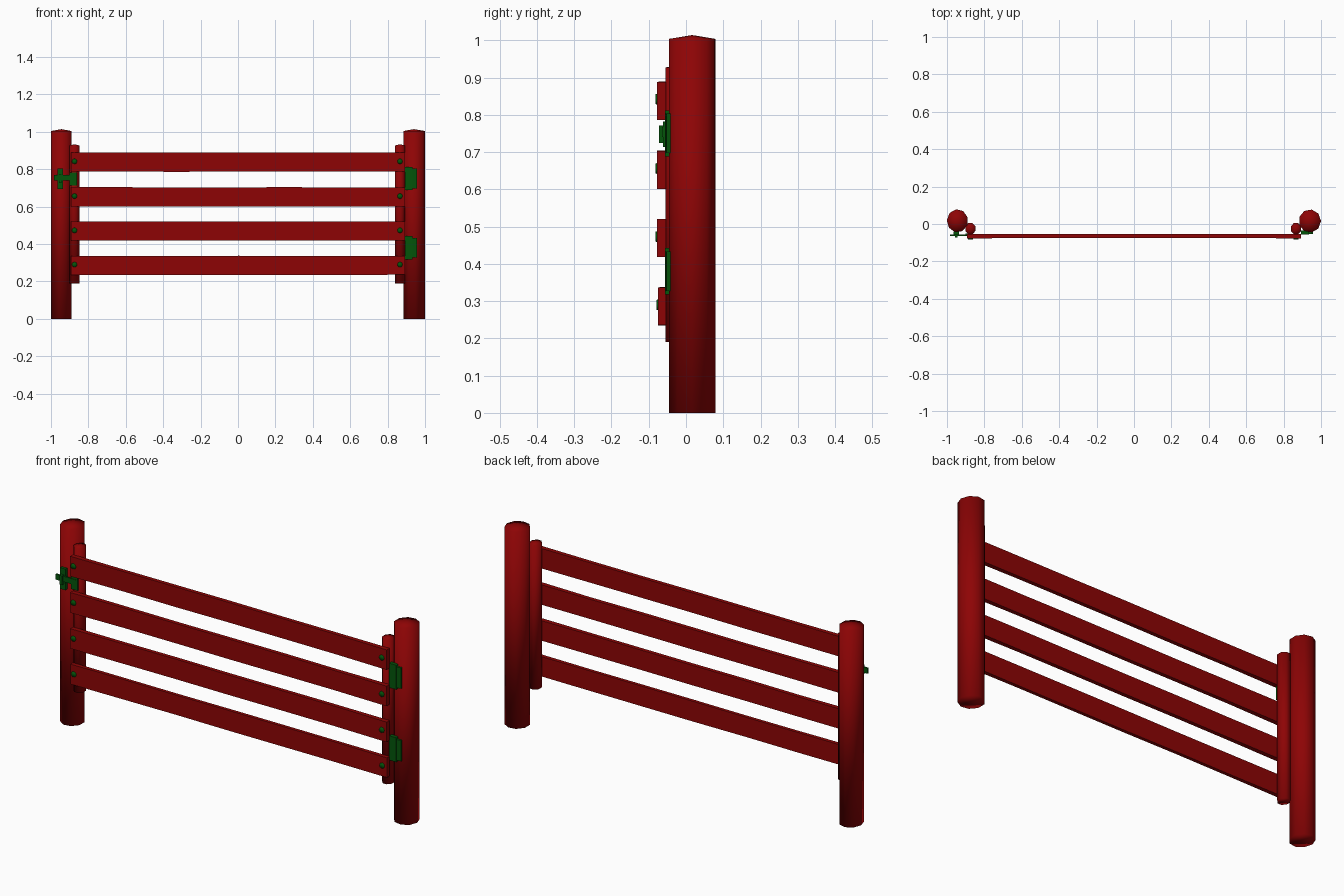
import bpy, bmesh, math, random
from mathutils import Matrix

if "Cube" in bpy.data.objects:
    bpy.data.objects.remove(bpy.data.objects["Cube"])

random.seed(4)


def material(name, rgb):
    m = bpy.data.materials.new(name)
    m.diffuse_color = (*rgb, 1)
    m.use_nodes = True
    m.node_tree.nodes["Principled BSDF"].inputs["Base Color"].default_value = m.diffuse_color
    return m


RED = material("barn_red", (0.27, 0.0012, 0.0015))
GREEN = material("dark_green", (0.001, 0.09, 0.003))


def finish(name, bm, mat, smooth=0):
    """Make the object; smooth is the largest edge angle (degrees) to smooth over."""
    bmesh.ops.recalc_face_normals(bm, faces=bm.faces)
    me = bpy.data.meshes.new(name)
    bm.to_mesh(me)
    bm.free()
    me.materials.append(mat)
    ob = bpy.data.objects.new(name, me)
    bpy.context.collection.objects.link(ob)
    if smooth:
        bpy.context.view_layer.objects.active = ob
        ob.select_set(True)
        bpy.ops.object.shade_smooth_by_angle(angle=math.radians(smooth))
        ob.select_set(False)
    return ob


def box(name, x, y, z, mat, angle=0.0):
    """Box from (min, max) ranges, turned about its own vertical axis."""
    bm = bmesh.new()
    bmesh.ops.create_cube(bm, size=1)
    size = [r[1] - r[0] for r in (x, y, z)]
    mid = [(r[0] + r[1]) / 2 for r in (x, y, z)]
    bmesh.ops.transform(bm, verts=bm.verts, matrix=Matrix.Translation(mid)
                        @ Matrix.Rotation(angle, 4, 'Z') @ Matrix.Diagonal((*size, 1)))
    return finish(name, bm, mat)


def log(name, x, y, rx, ry, z0, z1, sides, turn, dome):
    """Upright round timber with a slightly domed top, softly shaded all over."""
    bm = bmesh.new()
    rings = []
    for z in (z0, z1 - dome):
        rings.append([bm.verts.new((x + rx * math.cos(a), y + ry * math.sin(a), z))
                      for a in (turn + 2 * math.pi * i / sides for i in range(sides))])
    lo, hi = rings
    tip = bm.verts.new((x, y, z1))
    for i in range(sides):
        j = (i + 1) % sides
        bm.faces.new((lo[i], lo[j], hi[j], hi[i]))
        bm.faces.new((hi[i], hi[j], tip))
    bm.faces.new(lo)
    return finish(name, bm, RED, 180)


def rail(name, z, front):
    """Rough-sawn board with tiny unevenness along its length."""
    bm = bmesh.new()
    rings = []
    n = 6
    for i in range(n + 1):
        x = -0.893 + 1.786 * i / n
        y0 = front + (0.004 if 0 < i < n else 0)
        b = z - 0.051 + random.uniform(-0.001, 0.001)
        t = z + 0.051 + random.uniform(-0.001, 0.001)
        rings.append([bm.verts.new((x, y, h)) for y, h in
                      ((y0, b), (-0.054, b), (-0.054, t), (y0, t))])
    for p, q in zip(rings, rings[1:]):
        for k in range(4):
            j = (k + 1) % 4
            bm.faces.new((p[k], p[j], q[j], q[k]))
    bm.faces.new(rings[0])
    bm.faces.new(rings[-1])
    return finish(name, bm, RED)


def bolt(name, x, y, z):
    bm = bmesh.new()
    bmesh.ops.create_cone(bm, cap_ends=True, segments=8, radius1=0.016, radius2=0.013,
                          depth=0.008, matrix=Matrix.Translation((x, y, z))
                          @ Matrix.Rotation(math.pi / 2, 4, 'X'))
    return finish(name, bm, GREEN, 180)


# Main posts and gate stiles
log("left_post", -0.944, 0.017, 0.057, 0.062, 0, 1.014, 9, 0.3, 0.01)
log("right_post", 0.94, 0.016, 0.060, 0.062, 0, 1.014, 9, 0.0, 0.01)
for side, x in (("left", -0.875), ("right", 0.866)):
    log(side + "_stile", x, -0.025, 0.029, 0.033, 0.19, 0.933, 8, math.pi / 8, 0.006)

# Horizontal rails with bolts at both ends
for i, (z, front) in enumerate(((0.838, -0.078), (0.652, -0.078),
                                (0.469, -0.078), (0.286, -0.075))):
    rail(f"rail_{i + 1}", z, front)
    for side, x in (("left", -0.874), ("right", 0.866)):
        bolt(f"{side}_bolt_{i + 1}", x, front, z + 0.004)

# Hinges on the right post: raised knuckle and post leaf
for i, z in enumerate((0.75, 0.38)):
    box(f"hinge_knuckle_{i + 1}", (0.892, 0.932), (-0.056, -0.036),
        (z - 0.062, z + 0.062), GREEN)
    box(f"hinge_post_leaf_{i + 1}", (0.925, 0.956), (-0.054, -0.036),
        (z - 0.053, z + 0.053), GREEN, 0.12)

# Latch: sliding bar, post keeper and gate plate
box("latch_bar", (-0.985, -0.865), (-0.064, -0.056), (0.74, 0.768), GREEN)
box("latch_keeper_plate", (-0.965, -0.935), (-0.056, -0.04), (0.695, 0.803), GREEN)
box("latch_keeper", (-0.957, -0.943), (-0.072, -0.05), (0.725, 0.772), GREEN)
box("latch_gate_plate", (-0.9, -0.862), (-0.062, -0.05), (0.714, 0.782), GREEN)
